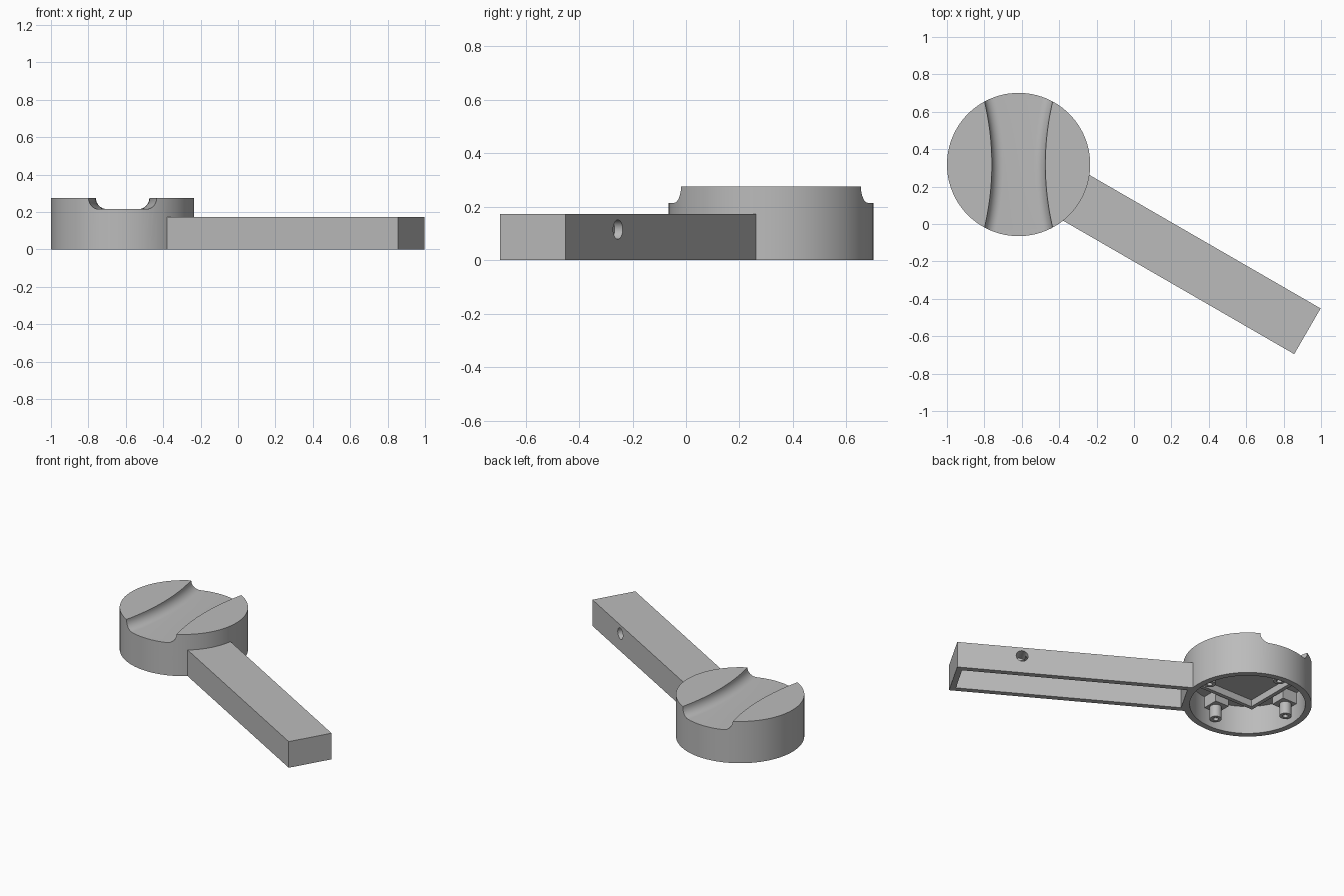
import bpy, bmesh, math
from mathutils import Matrix, Vector

if "Cube" in bpy.data.objects:
    bpy.data.objects.remove(bpy.data.objects["Cube"])

grey = bpy.data.materials.new("plain_grey")
grey.use_nodes = True
COLOUR = (0.5, 0.5, 0.5, 1)
grey.diffuse_color = COLOUR
grey.node_tree.nodes["Principled BSDF"].inputs["Base Color"].default_value = COLOUR

CX, CY = -0.617, 0.318           # head centre
R, HEAD_H, WALL = 0.383, 0.275, 0.038
FLOOR = 0.215                    # groove floor height
CEILING = 0.185
ARM_H, ARM_HALF, ARM_END = 0.172, 0.141, 1.783
HEAD = Matrix.Translation((CX, CY, 0))
ARM = HEAD @ Matrix.Rotation(math.radians(-30), 4, "Z")


def finish(name, bm, frame):
    bmesh.ops.recalc_face_normals(bm, faces=bm.faces)
    mesh = bpy.data.meshes.new(name)
    bm.to_mesh(mesh)
    bm.free()
    mesh.transform(frame)
    mesh.materials.append(grey)
    obj = bpy.data.objects.new(name, mesh)
    bpy.context.collection.objects.link(obj)
    return obj


def box(name, lo, hi, frame=HEAD):
    bm = bmesh.new()
    lo, hi = Vector(lo), Vector(hi)
    size = Matrix.Diagonal((*(hi - lo), 1))
    bmesh.ops.create_cube(bm, size=1, matrix=Matrix.Translation((lo + hi) / 2) @ size)
    return finish(name, bm, frame)


def cylinder(name, radius, z0, z1, frame=HEAD, sides=96):
    bm = bmesh.new()
    bmesh.ops.create_cone(bm, cap_ends=True, segments=sides, radius1=radius, radius2=radius,
                          depth=z1 - z0, matrix=Matrix.Translation((0, 0, (z0 + z1) / 2)))
    return finish(name, bm, frame)


def boolean(target, tool, operation="DIFFERENCE"):
    mod = target.modifiers.new("cut", "BOOLEAN")
    mod.operation, mod.solver, mod.object = operation, "EXACT", tool
    bpy.context.view_layer.objects.active = target
    bpy.ops.object.modifier_apply(modifier=mod.name)
    bpy.data.objects.remove(tool)


def smooth(obj):
    bpy.ops.object.select_all(action="DESELECT")
    obj.select_set(True)
    bpy.context.view_layer.objects.active = obj
    bpy.ops.object.shade_smooth_by_angle(angle=math.radians(30))


def groove_cutter():
    """Channel that flares at both ends, with coved walls."""
    bm = bmesh.new()
    bend, cove, steps = 1.46, HEAD_H - FLOOR, 8
    rings = []
    for i in range(33):
        y = -0.42 + 0.84 * i / 32
        half = 0.143 + bend - math.sqrt(bend ** 2 - y ** 2)
        side = [(half, HEAD_H + 0.1)]
        for k in range(steps + 1):
            a = math.pi / 2 * k / steps
            side.append((half - cove + cove * math.cos(a), HEAD_H - cove * math.sin(a)))
        outline = side + [(-x, z) for x, z in reversed(side)]
        rings.append([bm.verts.new((x, y, z)) for x, z in outline])
    for a, b in zip(rings, rings[1:]):
        for j in range(len(a)):
            k = (j + 1) % len(a)
            bm.faces.new((a[j], a[k], b[k], b[j]))
    bm.faces.new(rings[0])
    bm.faces.new(rings[-1])
    return finish("groove_cutter", bm, HEAD)


# Round head and hollow arm joined into one shell
body = cylinder("body", R, 0, HEAD_H)
boolean(body, box("arm", (0.3, -ARM_HALF, 0), (ARM_END, ARM_HALF, ARM_H), ARM), "UNION")
boolean(body, groove_cutter())
boolean(body, cylinder("head_cavity", R - WALL, -0.1, CEILING))
inner = ARM_HALF - 0.035
boolean(body, box("arm_cavity", (R, -inner, -0.1), (ARM_END - 0.035, inner, ARM_H - 0.035), ARM))

# Screw hole through one arm wall
hole_frame = ARM @ Matrix.Translation((1.39, 0, 0.115)) @ Matrix.Rotation(-math.pi / 2, 4, "X")
boolean(body, cylinder("hole", 0.036, 0.05, 0.2, hole_frame, 32))
smooth(body)

# Square rim under the head ceiling
OUT, IN = 0.215, 0.19
rim = box("square_rim", (-OUT, -OUT, 0.14), (OUT, OUT, CEILING + 0.005))
boolean(rim, box("rim_cutter", (-IN, -IN, 0.1), (IN, IN, HEAD_H)))

# Four drilled mounting posts with square shoulders
for n in range(4):
    spin = HEAD @ Matrix.Rotation(math.pi / 2 * n, 4, "Z") @ Matrix.Translation((0.295, 0, 0))
    post = cylinder(f"post_{n + 1}", 0.036, 0.03, CEILING + 0.005, spin, 32)
    boolean(post, cylinder("drill", 0.016, 0, 0.12, spin, 24))
    smooth(post)
    box(f"post_shoulder_{n + 1}", (-0.06, -0.05, 0.11), (0.045, 0.05, CEILING + 0.005), spin)
